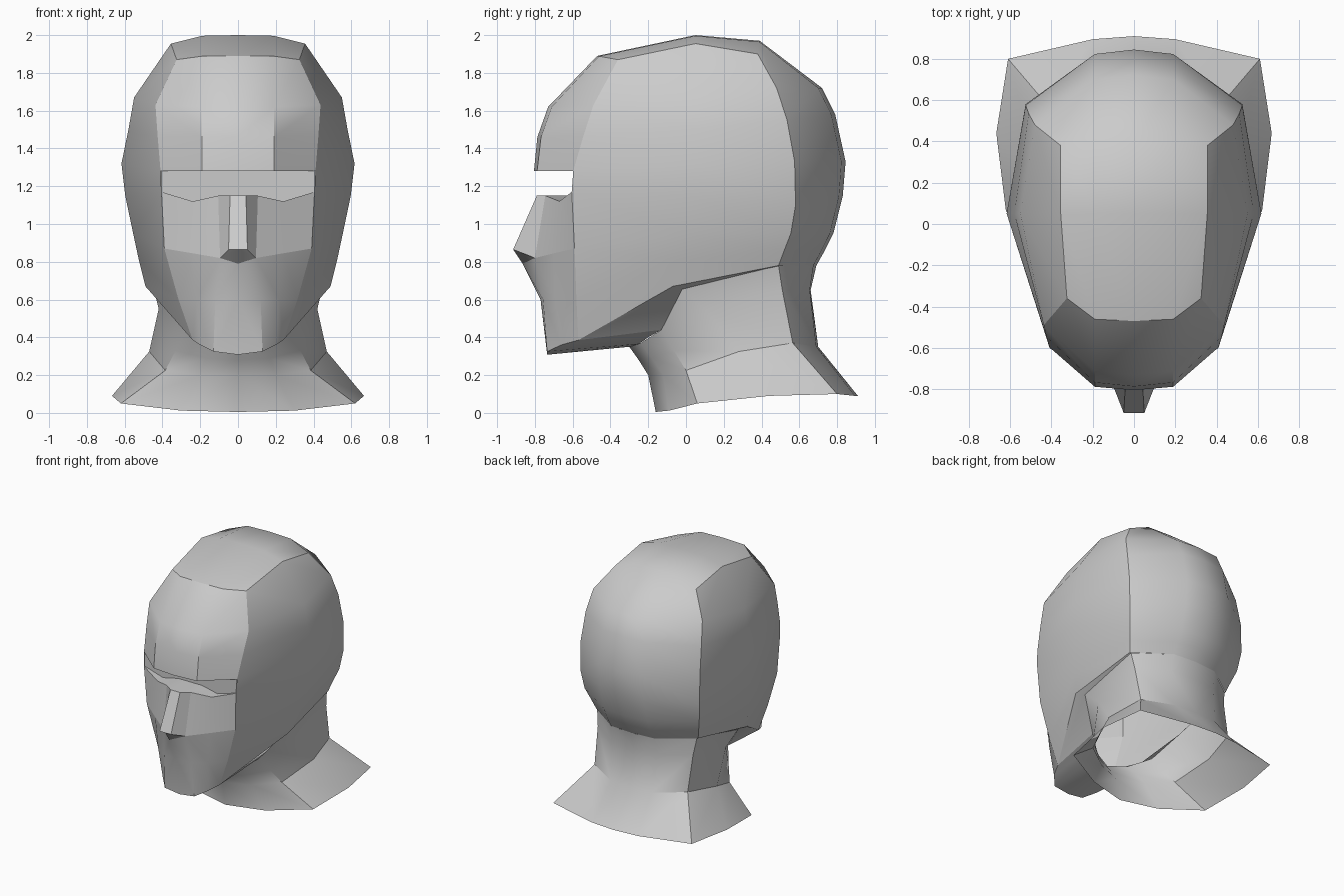
import bpy, bmesh
from mathutils import Vector as V


def loft(name, rows, inside=(0, 0, 1), angle=0.6):
    """Skin equal-length rows of points, face outward, mirror across x."""
    bm = bmesh.new()
    g = [[bm.verts.new(p) for p in r] for r in rows]
    for a, b in zip(g, g[1:]):
        for i in range(len(a) - 1):
            bm.faces.new((a[i], a[i + 1], b[i + 1], b[i]))
    bmesh.ops.remove_doubles(bm, verts=bm.verts, dist=0.0005)
    bm.normal_update()
    c = V(inside)
    if sum(f.calc_area() * f.normal.dot(f.calc_center_median() - c) for f in bm.faces) < 0:
        bmesh.ops.reverse_faces(bm, faces=bm.faces)
    me = bpy.data.meshes.new(name)
    bm.to_mesh(me)
    bm.free()
    me.shade_smooth()
    me.set_sharp_from_angle(angle=angle)
    ob = bpy.data.objects.new(name, me)
    bpy.context.collection.objects.link(ob)
    m = ob.modifiers.new("mirror", 'MIRROR')
    m.use_clip = True
    return ob


# Crown strip: forehead, top and back of the skull
centre = [(-.805, 1.28), (-.787, 1.46), (-.73, 1.62), (-.47, 1.89), (.05, 2.0), (.39, 1.97),
          (.72, 1.72), (.79, 1.58), (.845, 1.33), (.83, 1.15), (.78, .95), (.735, .86), (.69, .78)]
crease = [(.41, -.597, 1.28), (.425, -.545, 1.46), (.437, -.49, 1.63), (.325, -.36, 1.87),
          (.355, .05, 1.955), (.355, .38, 1.9), (.48, .48, 1.72), (.51, .535, 1.55),
          (.525, .575, 1.33), (.525, .58, 1.1), (.505, .555, .95), (.475, .52, .86), (.45, .49, .78)]
crown = []
for (y, z), c in zip(centre, crease):
    mid = V((0, y, z)).lerp(V(c), .08)
    mid.x = .19
    crown.append([(0, y, z), mid, c])
loft("crown", crown)

# Side panel: temple, ear line and jaw corner
side = [[crease[3], crease[4], crease[5]],
        [crease[2], (.55, .05, 1.67), crease[6]],
        [crease[1], (.58, .05, 1.5), crease[7]],
        [crease[0], (.617, .05, 1.32), crease[8]],
        [(.405, -.605, 1.17), (.597, .03, 1.15), crease[9]],
        [(.39, -.59, .87), (.555, 0, .95), crease[10]],
        [(.315, -.58, .6), (.525, -.03, .81), crease[11]],
        [(.24, -.57, .385), (.49, -.07, .67), crease[12]]]
loft("side_panel", side)

# Cheeks and nose
lid = [(0, -.79, 1.15), (.042, -.79, 1.15), (.105, -.745, 1.15), (.24, -.67, 1.12), (.405, -.605, 1.17)]
tip = [(0, -.915, .865), (.05, -.915, .865)]
base = [(0, -.865, .79), (.095, -.80, .82), (.24, -.70, .845), (.39, -.59, .87)]
loft("cheek", [lid[2:], base[1:]], angle=.3)
loft("nose", [lid[:3], tip + [base[1]]], angle=.3)
loft("nose_underside", [tip, base[:2]])

# Mouth and chin
chin = [(0, -.735, .308), (.13, -.735, .325), (.2, -.66, .36), (.24, -.57, .385)]
loft("mouth_and_chin",
     [base, [(0, -.77, .6), (.12, -.757, .6), (.22, -.69, .6), (.315, -.58, .6)], chin])

# Eye recess: underside of the brow, back wall and lower shelf
wall_x = [p[0] for p in lid]
loft("brow_underside", [crown[0], [(0, -.6, 1.28), (.19, -.6, 1.28), crease[0]]])
loft("eye_recess", [[(x, -.6, 1.28) for x in wall_x],
                    [(x, -.6, p[2]) for x, p in zip(wall_x, lid)], lid])

# Underside of the jaw, running back to the neck
throat = [(0, -.3, .35), (.12, -.25, .365), (.2, -.2, .4), (.28, -.13, .44)]
loft("jaw_underside", [chin, throat])
loft("jaw_edge", [[chin[3], (.49, -.07, .67), crease[12]],
                  [throat[3], (.445, -.02, .655), (.43, .49, .775)]])

# Neck, open at the bottom: each column runs from the head down to the shoulder
neck = [[(0, -.3, .35), (0, -.25, .28), (0, -.2, .2), (0, -.16, .005)],
        [(.14, -.24, .37), (.17, -.18, .29), (.2, -.12, .2), (.3, -.09, .012)],
        [(.28, -.13, .44), (.33, -.065, .33), (.385, 0, .225), (.62, .06, .05)],
        [(.445, -.02, .655), (.42, .1, .55), (.47, .28, .325), (.667, .44, .09)],
        [(.44, .49, .78), (.42, .51, .65), (.41, .565, .37), (.61, .8, .1)],
        [(.19, .675, .78), (.2, .655, .65), (.18, .69, .35), (.2, .895, .09)],
        [(0, .69, .78), (0, .66, .65), (0, .7, .35), (0, .91, .09)]]
loft("neck", neck, inside=(0, .25, .3))
